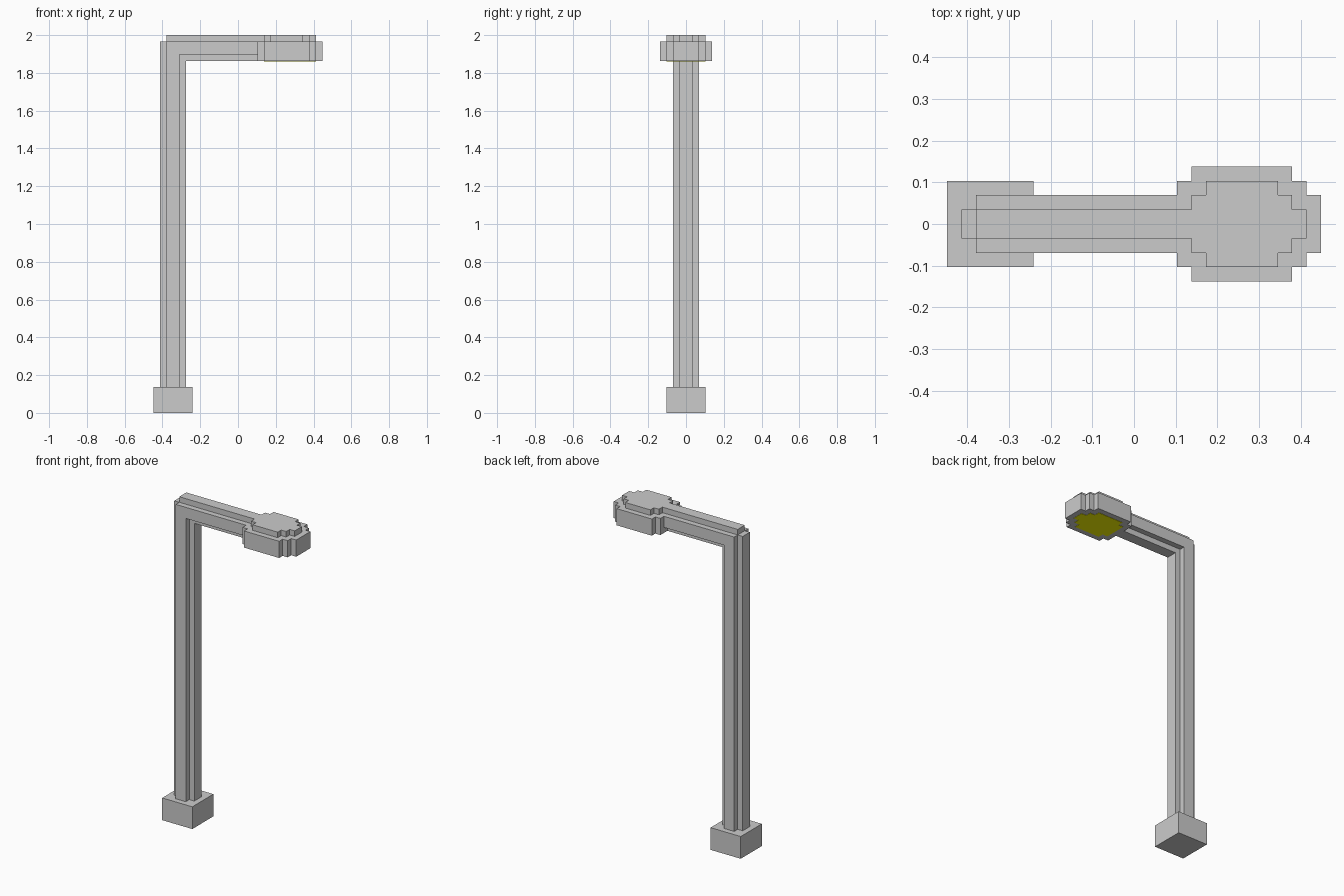
import bpy, bmesh
from mathutils import Vector

if "Cube" in bpy.data.objects:
    bpy.data.objects.remove(bpy.data.objects["Cube"])

U = 2 / 58  # one block of the stepped grid


def extrude(name, points, direction):
    """Solid made by extruding a flat outline (block units) along a direction."""
    bm = bmesh.new()
    face = bm.faces.new([bm.verts.new(Vector(p) * U) for p in points])
    new = bmesh.ops.extrude_face_region(bm, geom=[face])["geom"]
    verts = [g for g in new if isinstance(g, bmesh.types.BMVert)]
    bmesh.ops.translate(bm, verts=verts, vec=Vector(direction) * U)
    bmesh.ops.recalc_face_normals(bm, faces=bm.faces)
    mesh = bpy.data.meshes.new(name)
    bm.to_mesh(mesh)
    bm.free()
    obj = bpy.data.objects.new(name, mesh)
    bpy.context.collection.objects.link(obj)
    return obj


def side_profile(name, xz, y0, y1):
    return extrude(name, [(x, y0, z) for x, z in xz], (0, y1 - y0, 0))


def plan_profile(name, half, z0, z1):
    """Outline given for +y only, mirrored to -y."""
    pts = half + [(x, -y) for x, y in reversed(half)]
    return extrude(name, [(x, y, z0) for x, y in pts], (0, 0, z1 - z0))


# foot block
plan_profile("base", [(-13, 3), (-7, 3)], 0, 4)

# L-shaped pole and arm: wide core with a narrower rib on each side
side_profile("pole_and_arm_core",
             [(-12, 4), (-8, 4), (-8, 54), (3, 54), (3, 58), (-11, 58),
              (-11, 57), (-12, 57)], -1, 1)
rib = side_profile("pole_and_arm_side_ribs",
                   [(-11, 4), (-9, 4), (-9, 55), (3, 55), (3, 57), (-11, 57)], 1, 2)
mirror = rib.modifiers.new("mirror", 'MIRROR')
mirror.use_axis = (False, True, False)

# stepped round lamp head with a smaller raised cap
plan_profile("lamp_head",
             [(3, 3), (4, 3), (4, 4), (11, 4), (11, 3), (12, 3), (12, 2), (13, 2)],
             54, 57)
inset = [(4, 2), (5, 2), (5, 3), (10, 3), (10, 2), (11, 2), (11, 1), (12, 1)]
plan_profile("lamp_head_cap", [(3, 1), (4, 1)] + inset, 57, 58)

# yellow light panel, practically flush with the underside
panel = plan_profile("light_panel", [(4, 1), (4, 2)] + inset[1:], 53.95, 54)
yellow = bpy.data.materials.new("yellow_light")
yellow.diffuse_color = (1.0, 1.0, 0.0, 1.0)
yellow.use_nodes = True
yellow.node_tree.nodes["Principled BSDF"].inputs["Base Color"].default_value = yellow.diffuse_color
panel.data.materials.append(yellow)
